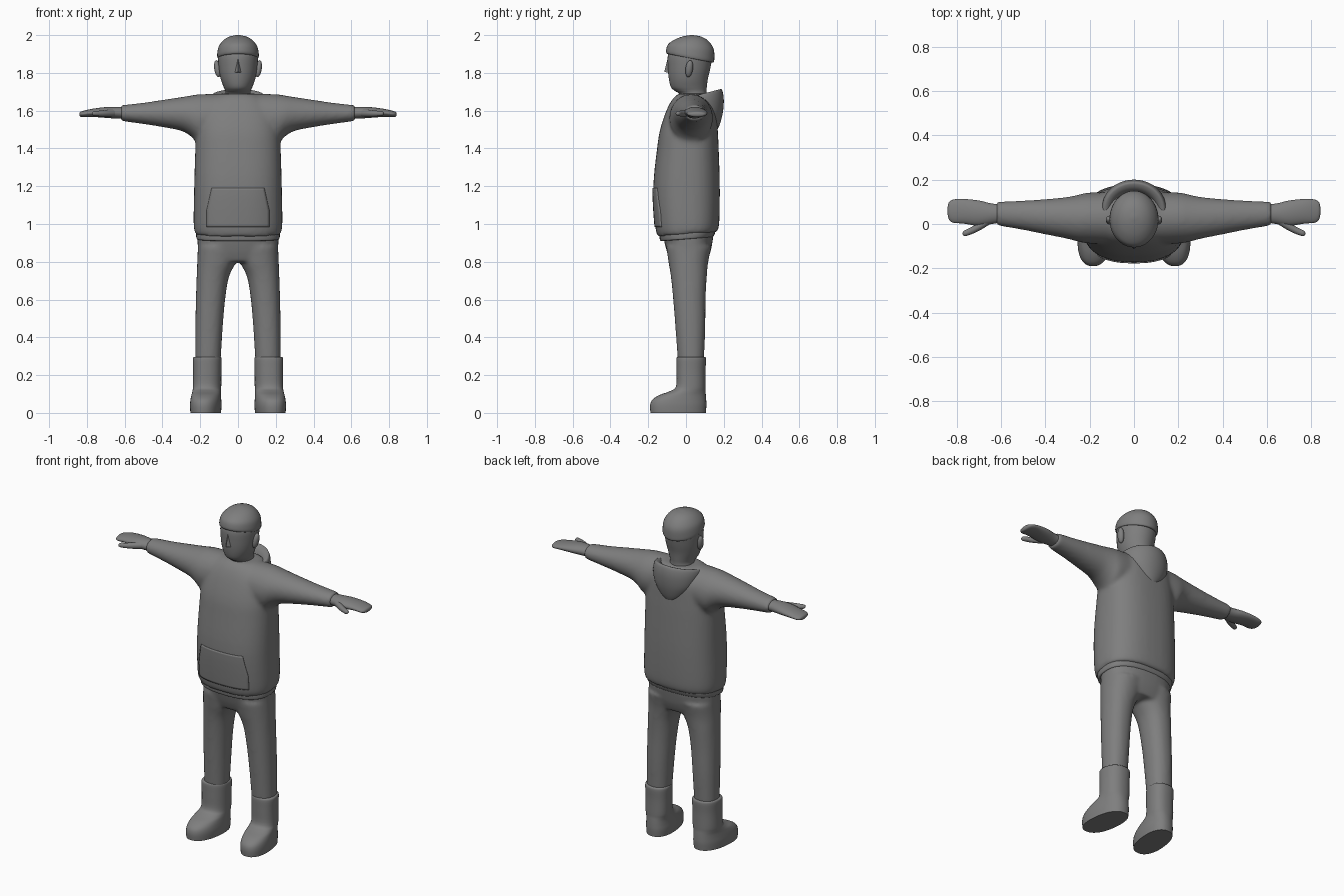
import bpy, bmesh, math
from mathutils import Vector

if "Cube" in bpy.data.objects:
    bpy.data.objects.remove(bpy.data.objects["Cube"])

# One plain grey for the whole figure
grey = bpy.data.materials.new("plain_grey")
grey.use_nodes = True
colour = (0.21, 0.21, 0.21, 1)
grey.diffuse_color = colour
grey.node_tree.nodes["Principled BSDF"].inputs["Base Color"].default_value = colour


def spline(a, b, c, d, t):
    """Catmull-Rom blend of four sections."""
    return [0.5 * (2 * q + (r - p) * t + (2 * p - 5 * q + 4 * r - s) * t * t
                   + (3 * q - p - 3 * r + s) * t ** 3) for p, q, r, s in zip(a, b, c, d)]


def loft(bm, sections, axis="z", power=2.0, side=1, splay=0, steps=4, sides=40):
    """Skin rings given as (station, a0, a1, b0, b1, tilt); a/b are x/y, or y/z along x."""
    rows = [list(s) + [0] * (6 - len(s)) for s in sections]
    last = len(rows) - 1
    dense = []
    for i in range(last):
        four = [rows[max(0, min(last, i + k))] for k in (-1, 0, 1, 2)]
        dense += [spline(*four, j / steps) for j in range(steps)]
    dense.append(rows[-1])
    rings = []
    for st, a0, a1, b0, b1, tilt in dense:
        ring = []
        for k in range(sides):
            ang = 2 * math.pi * k / sides
            ca, sa = math.cos(ang), math.sin(ang)
            u = math.copysign(abs(ca) ** (2 / power), ca) * (a1 - a0) / 2
            v = math.copysign(abs(sa) ** (2 / power), sa) * (b1 - b0) / 2
            a, b = (a0 + a1) / 2 + u, (b0 + b1) / 2 + v
            p = (a - splay * b, b, st + tilt * v) if axis == "z" else (st, a, b)
            ring.append(bm.verts.new((side * p[0], p[1], p[2])))
        rings.append(ring)
    for lo, hi in zip(rings, rings[1:]):
        for k in range(sides):
            m = (k + 1) % sides
            bm.faces.new((lo[k], lo[m], hi[m], hi[k]))
    bm.faces.new(rings[0])
    bm.faces.new(rings[-1])


def finish(bm, name, blend=0, angle=45):
    """Make the object; blend > 0 fuses overlapping volumes into one soft skin."""
    bmesh.ops.recalc_face_normals(bm, faces=bm.faces)
    mesh = bpy.data.meshes.new(name)
    bm.to_mesh(mesh)
    bm.free()
    ob = bpy.data.objects.new(name, mesh)
    bpy.context.collection.objects.link(ob)
    mesh.materials.append(grey)
    bpy.ops.object.select_all(action="DESELECT")
    ob.select_set(True)
    bpy.context.view_layer.objects.active = ob
    if blend:
        fuse = ob.modifiers.new("fuse", "REMESH")
        fuse.mode = "VOXEL"
        fuse.voxel_size = 0.011
        fuse.use_smooth_shade = True
        soft = ob.modifiers.new("soften", "SMOOTH")
        soft.factor = 0.5
        soft.iterations = blend
    else:
        bpy.ops.object.shade_smooth_by_angle(angle=math.radians(angle))
    return ob


def sym(z, w, front, back, tilt=0):
    """Section that is symmetric about x = 0."""
    return (z, -w, w, front, back, tilt)


# Hoodie body fused with both sleeves
bm = bmesh.new()
loft(bm, [sym(.945, .225, -.15, .165, .08), sym(1.0, .235, -.163, .176, .04),
          sym(1.2, .232, -.173, .179), sym(1.4, .226, -.153, .173),
          sym(1.5, .22, -.137, .168), sym(1.6, .2, -.104, .16),
          sym(1.66, .15, -.072, .14), sym(1.69, .1, -.04, .12)], power=2.5)
for s in (1, -1):
    loft(bm, [(.06, -.09, .14, 1.46, 1.69), (.2, -.088, .142, 1.43, 1.687),
              (.25, -.08, .132, 1.465, 1.68), (.3, -.067, .122, 1.493, 1.672),
              (.4, -.047, .112, 1.513, 1.657), (.5, -.027, .106, 1.529, 1.642),
              (.62, -.007, .1, 1.545, 1.629)], axis="x", side=s)
hoodie = finish(bm, "hoodie", blend=8)

# Hem band under the hoodie
bm = bmesh.new()
loft(bm, [sym(.92, .214, -.128, .138, .08), sym(.925, .22, -.137, .147, .08),
          sym(.95, .222, -.141, .156, .08), sym(.975, .215, -.14, .155, .08)], power=2.5)
finish(bm, "hem_band")

# Front pouch pocket laid over the hoodie
bm = bmesh.new()
bmesh.ops.create_grid(bm, x_segments=24, y_segments=20, size=1)
for v in bm.verts:
    up = (v.co.y + 1) / 2
    half = .165 - .045 * max(0, up - .4)
    v.co = Vector((v.co.x * half, -.4, .985 + .205 * up))
pocket = finish(bm, "front_pocket")
wrap = pocket.modifiers.new("wrap", "SHRINKWRAP")
wrap.target = hoodie
wrap.wrap_method = "PROJECT"
wrap.use_project_y = True
wrap.use_positive_direction = True
thick = pocket.modifiers.new("thickness", "SOLIDIFY")
thick.thickness = .01
thick.offset = 0

# Folded hood: back pouch, rolled rim and inner collar
bm = bmesh.new()
loft(bm, [sym(1.49, .02, .13, .162), sym(1.53, .075, .08, .18),
          sym(1.59, .122, .02, .195), sym(1.64, .142, -.04, .2, .15),
          sym(1.672, .143, -.07, .192, .26), sym(1.682, .13, -.06, .178, .26),
          sym(1.668, .108, -.04, .152, .25), sym(1.62, .088, -.02, .125, .15)])
finish(bm, "hood", angle=80)

# Trousers: hips and both legs fused
bm = bmesh.new()
loft(bm, [sym(.8, .205, -.08, .11), sym(.86, .213, -.103, .132),
          sym(.95, .215, -.125, .147)], power=2.4)
for s in (1, -1):
    loft(bm, [(.27, .092, .226, -.043, .095), (.45, .081, .226, -.056, .102),
              (.6, .068, .223, -.068, .104), (.72, .048, .219, -.08, .11),
              (.8, .01, .216, -.093, .118), (.88, -.01, .213, -.105, .135)],
         power=2.2, side=s)
finish(bm, "trousers", blend=8)

# Boots: toe box flowing up into the shaft
for s, label in ((1, "left"), (-1, "right")):
    bm = bmesh.new()
    loft(bm, [(0, .088, .246, -.188, .105), (.04, .085, .248, -.19, .108),
              (.07, .087, .246, -.178, .107), (.095, .09, .243, -.14, .105),
              (.115, .092, .241, -.085, .103), (.14, .092, .24, -.053, .103),
              (.22, .091, .239, -.05, .103), (.285, .09, .241, -.05, .106),
              (.297, .095, .236, -.045, .1)], power=2.3, side=s, splay=.1)
    finish(bm, label + "_boot")

# Hands: mitten-shaped palm and a separate thumb
for s, label in ((1, "left"), (-1, "right")):
    bm = bmesh.new()
    loft(bm, [(.58, .01, .088, 1.558, 1.617), (.64, .0, .092, 1.558, 1.62),
              (.7, -.008, .106, 1.562, 1.619), (.77, .002, .113, 1.567, 1.61),
              (.815, .006, .11, 1.566, 1.6), (.834, .02, .098, 1.568, 1.594),
              (.84, .045, .075, 1.576, 1.586)], axis="x", side=s)
    finish(bm, label + "_hand", angle=80)
    bm = bmesh.new()
    loft(bm, [(.64, .005, .045, 1.57, 1.608), (.69, -.026, .015, 1.568, 1.605),
              (.73, -.045, -.012, 1.57, 1.6), (.762, -.055, -.028, 1.573, 1.597),
              (.772, -.047, -.038, 1.581, 1.589)], axis="x", side=s, sides=20)
    finish(bm, label + "_thumb", angle=80)

# Head and neck
bm = bmesh.new()
loft(bm, [sym(1.62, .07, -.03, .11), sym(1.685, .066, -.035, .108),
          sym(1.705, .068, -.06, .108), sym(1.725, .076, -.08, .11),
          sym(1.77, .092, -.091, .116), sym(1.83, .102, -.096, .13),
          sym(1.9, .104, -.094, .138), sym(1.94, .08, -.06, .11)])
finish(bm, "head", angle=80)

# Nose wedge with a flat underside
bm = bmesh.new()
top = bm.verts.new((0, -.094, 1.89))
root = bm.verts.new((0, -.08, 1.8))
tip = bm.verts.new((0, -.115, 1.805))
wings = [bm.verts.new((s * .021, -.088, 1.8)) for s in (1, -1)]
for w in wings:
    bm.faces.new((top, tip, w))
    bm.faces.new((top, root, w))
    bm.faces.new((tip, root, w))
finish(bm, "nose")

# Ears
for s, label in ((1, "left"), (-1, "right")):
    bm = bmesh.new()
    bmesh.ops.create_uvsphere(bm, u_segments=20, v_segments=12, radius=1)
    for v in bm.verts:
        x, y, z = v.co
        v.co = (s * (.109 + .017 * x + .006 * z), .017 + .02 * y + .005 * z, 1.822 + .045 * z)
    finish(bm, label + "_ear", angle=80)

# Knitted cap, tilted down at the back
bm = bmesh.new()
loft(bm, [sym(1.878, .1, -.09, .132, -.19), sym(1.88, .108, -.103, .146, -.19),
          sym(1.9, .11, -.105, .15, -.17), sym(1.94, .102, -.094, .146, -.1),
          sym(1.973, .077, -.06, .118, -.04), sym(1.992, .045, -.02, .08),
          sym(2.0, .008, .022, .038)])
finish(bm, "cap")
